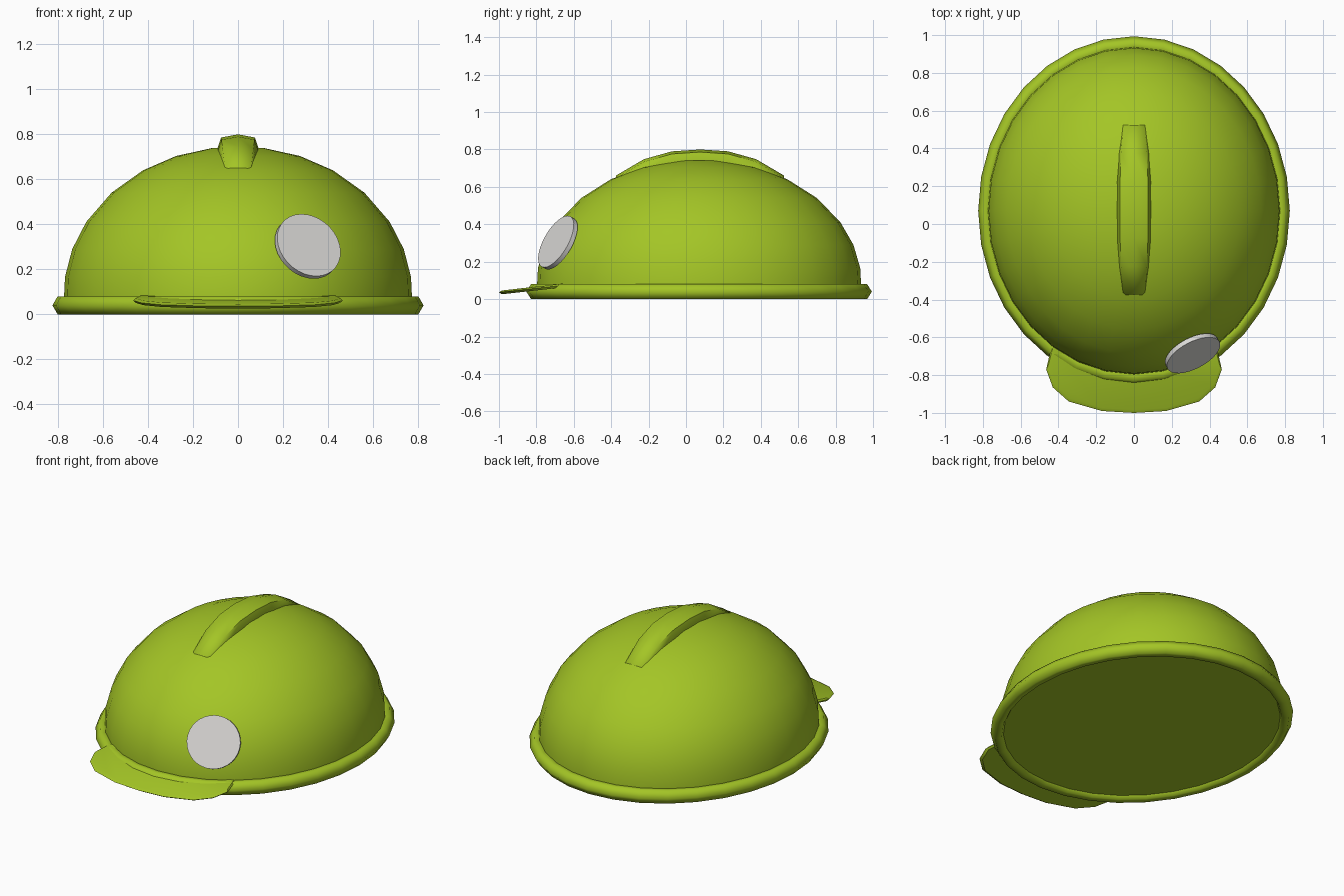
import bpy, bmesh, math
from mathutils import Vector

cube = bpy.data.objects.get("Cube")
if cube:
    bpy.data.objects.remove(cube, do_unlink=True)

CENTRE_Y = 0.07      # the shell sits slightly back to make room for the visor
STRETCH = 1.12       # shell is longer than it is wide
SEGMENTS = 32


def material(name, rgb):
    mat = bpy.data.materials.new(name)
    mat.use_nodes = True
    mat.diffuse_color = (*rgb, 1)
    mat.node_tree.nodes["Principled BSDF"].inputs["Base Color"].default_value = (*rgb, 1)
    return mat


GREEN = material("lime_green", (0.37, 0.56, 0.019))
GREY = material("pale_grey", (0.70, 0.69, 0.67))


def finish(name, bm, mat, angle):
    bmesh.ops.recalc_face_normals(bm, faces=bm.faces)
    mesh = bpy.data.meshes.new(name)
    bm.to_mesh(mesh)
    bm.free()
    mesh.materials.append(mat)
    obj = bpy.data.objects.new(name, mesh)
    bpy.context.collection.objects.link(obj)
    bpy.ops.object.select_all(action="DESELECT")
    obj.select_set(True)
    bpy.context.view_layer.objects.active = obj
    bpy.ops.object.shade_smooth_by_angle(angle=math.radians(angle))
    return obj


def bridge(bm, a, b):
    for i in range(len(a)):
        j = (i + 1) % len(a)
        bm.faces.new((a[i], a[j], b[j], b[i]))


def oval(bm, radius, z):
    turn = [math.tau * i / SEGMENTS for i in range(SEGMENTS)]
    return [bm.verts.new((radius * math.sin(t), CENTRE_Y + STRETCH * radius * math.cos(t), z))
            for t in turn]


# Dome shell, closed underneath
bm = bmesh.new()
profile = [(0.775, 0.02), (0.773, 0.085)]
for degrees in (83, 72, 60.5, 46.5, 33, 20.8, 8.2):
    a = math.radians(degrees)
    profile.append((0.775 * math.sin(a), 0.085 + 0.662 * math.cos(a)))
rings = [oval(bm, r, z) for r, z in profile]
for low, high in zip(rings, rings[1:]):
    bridge(bm, low, high)
bm.faces.new(rings[0])
bm.faces.new(rings[-1])
finish("dome_shell", bm, GREEN, 40)

# Rounded rim with a six-sided section
bm = bmesh.new()
section = [(0.825, 0.04), (0.802, 0.08), (0.765, 0.08), (0.745, 0.04), (0.765, 0), (0.802, 0)]
rings = [oval(bm, r, z) for r, z in section]
for i, ring in enumerate(rings):
    bridge(bm, ring, rings[(i + 1) % len(rings)])
finish("rim", bm, GREEN, 75)

# Raised crest lofted along the crown
bm = bmesh.new()
half = [(0.45, 0.07, 0.660), (0.30, 0.083, 0.748), (0.15, 0.09, 0.79)]
stations = [(-y, w, z) for y, w, z in half] + [(0, 0.092, 0.80)] + half[::-1]
rings = []
for y, w, top in stations:
    right = [(w * 0.85, -0.14), (w, -0.065), (w * 0.82, -0.014)]
    loop = right + [(0, 0)] + [(-x, z) for x, z in right[::-1]]
    rings.append([bm.verts.new((x, CENTRE_Y + 0.005 + y, top + z)) for x, z in loop])
for a, b in zip(rings, rings[1:]):
    bridge(bm, a, b)
bm.faces.new(rings[0])
bm.faces.new(rings[-1])
finish("crest", bm, GREEN, 60)

# Thin visor sloping down towards the front
bm = bmesh.new()
side = [(0.44, -0.66), (0.465, -0.77), (0.43, -0.865), (0.345, -0.94), (0.17, -0.99)]
outline = side + [(0, -1.0)] + [(-x, y) for x, y in side[::-1]]


def visor_loop(inset, lift):
    return [bm.verts.new((x * (1 - inset), y + inset * 0.8 * (y < -0.7),
                          0.036 + 0.11 * (y + 1) + lift)) for x, y in outline]


levels = [visor_loop(0.02, -0.010), visor_loop(0, 0), visor_loop(0.02, 0.010)]
for a, b in zip(levels, levels[1:]):
    bridge(bm, a, b)
bm.faces.new(levels[0])
bm.faces.new(levels[-1])
finish("visor", bm, GREEN, 30)

# Round lamp disc on the front left of the dome
bm = bmesh.new()
bmesh.ops.create_cone(bm, cap_ends=True, segments=SEGMENTS, radius1=0.155, radius2=0.155, depth=0.026)
lamp = finish("lamp_disc", bm, GREY, 40)
facing = Vector((0.41, -0.78, 0.45)).normalized()
lamp.rotation_mode = "QUATERNION"
lamp.rotation_quaternion = facing.to_track_quat("Z", "Y")
lamp.location = (0.31, -0.685, 0.302)
